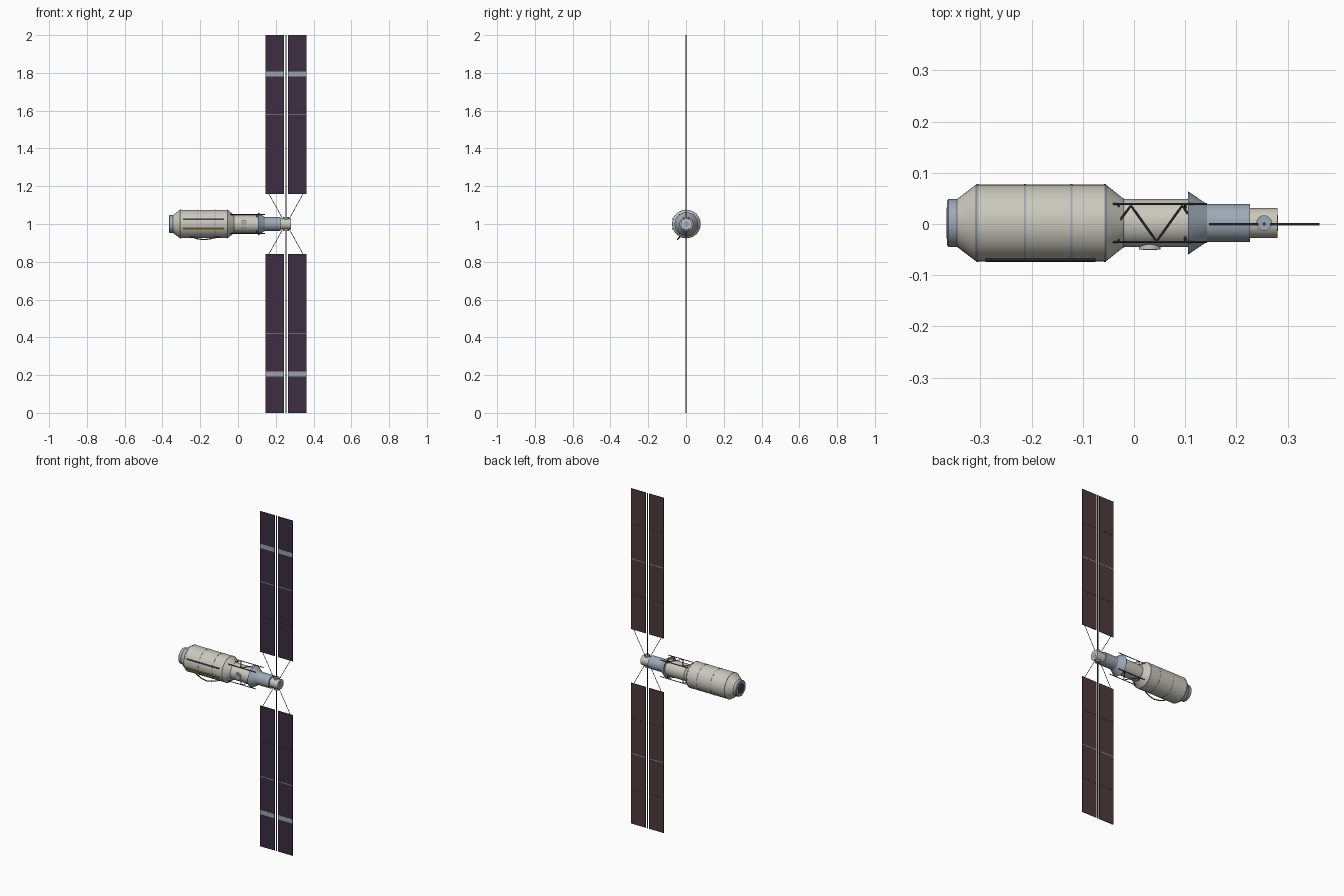
import bpy, bmesh, math
from mathutils import Vector

cube = bpy.data.objects.get("Cube")
if cube:
    bpy.data.objects.remove(cube, do_unlink=True)


def material(name, r, g, b):
    m = bpy.data.materials.new(name)
    m.use_nodes = True
    m.diffuse_color = (r, g, b, 1)
    m.node_tree.nodes["Principled BSDF"].inputs["Base Color"].default_value = (r, g, b, 1)
    return m


CREAM = material("warm white", .60, .58, .51)
BLUE = material("blue grey", .34, .40, .47)
DARK = material("dark grey", .05, .06, .07)
GOLD = material("gold", .42, .27, .06)
CELL = material("solar cell purple", .045, .027, .055)
BACK = material("panel back brown", .075, .042, .047)
STRIPE = material("panel stripe grey", .33, .37, .41)

CY, CZ = .002, 1.0      # module axis
MAST_X = .254


def finish(bm, name, mats, smooth=True):
    bmesh.ops.recalc_face_normals(bm, faces=bm.faces)
    me = bpy.data.meshes.new(name)
    bm.to_mesh(me)
    bm.free()
    for m in mats:
        me.materials.append(m)
    ob = bpy.data.objects.new(name, me)
    bpy.context.collection.objects.link(ob)
    if smooth:
        bpy.ops.object.select_all(action='DESELECT')
        ob.select_set(True)
        bpy.context.view_layer.objects.active = ob
        bpy.ops.object.shade_smooth_by_angle(angle=math.radians(30))
    return ob


def lathe(name, profile, mat, sides=40):
    """Closed solid turned around the module axis from (x, radius) points."""
    bm = bmesh.new()
    rings = []
    for x, r in profile:
        rings.append([bm.verts.new((x, CY + r * math.cos(t), CZ + r * math.sin(t)))
                      for t in (i * math.tau / sides for i in range(sides))])
    for a, b in zip(rings, rings[1:]):
        for i in range(sides):
            j = (i + 1) % sides
            bm.faces.new((a[i], a[j], b[j], b[i]))
    bm.faces.new(rings[0])
    bm.faces.new(rings[-1])
    return finish(bm, name, [mat])


def rods(name, paths, radius, mat, sides=8):
    """Round bars along each polyline."""
    bm = bmesh.new()
    for path in paths:
        pts = [Vector(p) for p in path]
        for a, b in zip(pts, pts[1:]):
            d = b - a
            rot = d.to_track_quat('Z', 'Y').to_matrix().to_4x4()
            rot.translation = (a + b) / 2
            bmesh.ops.create_cone(bm, cap_ends=True, segments=sides, radius1=radius,
                                  radius2=radius, depth=d.length, matrix=rot)
    return finish(bm, name, [mat])


def box(name, lo, hi, mats, back_rule=False):
    bm = bmesh.new()
    bmesh.ops.create_cube(bm, size=1)
    for v in bm.verts:
        v.co = [(l + h) / 2 + c * (h - l) for l, h, c in zip(lo, hi, v.co)]
    bm.normal_update()
    if back_rule:
        for f in bm.faces:
            f.material_index = int(f.normal.y > .5)
    return finish(bm, name, mats, False)


# Pressurised hull
lathe("main_hull", [(-.345, .047), (-.308, .075), (-.055, .075), (-.02, .047), (.11, .047)], CREAM)
lathe("rear_docking_collar", [(-.365, .043), (-.362, .047), (-.343, .047)], BLUE)
lathe("rear_hatch", [(-.3655, .03), (-.36, .03)], DARK)
lathe("flared_skirt", [(.105, .062), (.142, .037), (.226, .037)], BLUE)
lathe("end_section", [(.22, .029), (.28, .029)], CREAM)
lathe("end_hatch", [(.279, .016), (.281, .016)], BLUE)

# Hull seams
for i, (x, r) in enumerate([(-.305, .0757), (-.213, .0757), (-.122, .0757), (-.057, .0757),
                            (-.021, .0477)]):
    lathe(f"hull_seam_{i + 1}", [(x - .002, r), (x + .002, r)], BLUE)


def on_hull(x, z, r=.077):
    return (x, CY - math.sqrt(r * r - (z - CZ) ** 2), z)


# Handrails, gold bar and the bowed bar underneath
rods("dark_handrail", [[on_hull(-.29, 1.027), on_hull(-.075, 1.027)]], .0032, DARK)
rods("gold_handrail", [[on_hull(-.29, .974), on_hull(-.075, .974)]], .004, GOLD)
rods("lower_bowed_bar", [[(-.255, -.03, .934), (-.215, -.042, .922), (-.18, -.045, .917),
                          (-.145, -.042, .922), (-.10, -.03, .934)]], .003, DARK)

# Truss around the narrow section
corners = [(y, z) for y in (-.037, .037) for z in (-.05, .05)]
rods("truss_rails", [[(-.042, CY + y, CZ + z), (.142, CY + y, CZ + z)] for y, z in corners],
     .0022, DARK)
zig = [(-.027, .008), (-.006, .036), (.044, -.034), (.094, .036), (.105, .02)]
rods("truss_braces", [[(x, y, CZ + s * .05) for x, y in zig] for s in (-1, 1)], .002, DARK)
rods("truss_stand_offs", [[(x, CY + y * .7, CZ + z * .7), (x, CY + y, CZ + z)]
                          for x in (-.03, .1) for y, z in corners], .002, DARK)

# Porthole on the front of the narrow section
rods("porthole_rim", [[(.031, -.03, 1.0), (.031, -.05, 1.0)]], .021, CREAM, 24)
rods("porthole_glass", [[(.031, -.049, 1.0), (.031, -.0508, 1.0)]], .014, BLUE, 24)

# Solar wings, mirrored above and below the module
for s, side in ((1, "upper"), (-1, "lower")):
    def zs(a, b):
        return sorted((CZ + s * a, CZ + s * b))

    rods(f"{side}_mast", [[(MAST_X, 0, CZ), (MAST_X, 0, CZ + s)]], .003, DARK)
    rods(f"{side}_mast_socket", [[(MAST_X, CY, CZ), (MAST_X, CY, CZ + s * .036)]], .015, BLUE, 20)
    rods(f"{side}_stay_wires", [[(MAST_X + k * .017, 0, CZ + s * .027),
                                 (MAST_X + k * .092, 0, CZ + s * .162)] for k in (-1, 1)],
         .0015, DARK, 6)
    for k, wing in ((-1, "right"), (1, "left")):
        x0, x1 = sorted((MAST_X + k * .011, MAST_X + k * .108))
        # four blankets with fine gaps between them
        quarter = .84 / 4
        for n in range(4):
            a = .16 + n * quarter
            z0, z1 = zs(a + .001, a + quarter - .001)
            box(f"{side}_{wing}_panel_{n + 1}", (x0, -.002, z0), (x1, .002, z1),
                [CELL, BACK], True)
        z0, z1 = zs(.16, 1)
        box(f"{side}_{wing}_panel_core", (x0, -.001, z0), (x1, .001, z1), [CELL, BACK], True)
        z0, z1 = zs(.579, .583)
        box(f"{side}_{wing}_panel_hinge", (x0, -.0022, z0), (x1, .0022, z1), [STRIPE])
        z0, z1 = zs(.781, .807)
        box(f"{side}_{wing}_panel_stripe", (x0, -.003, z0), (x1, -.0015, z1), [STRIPE])
